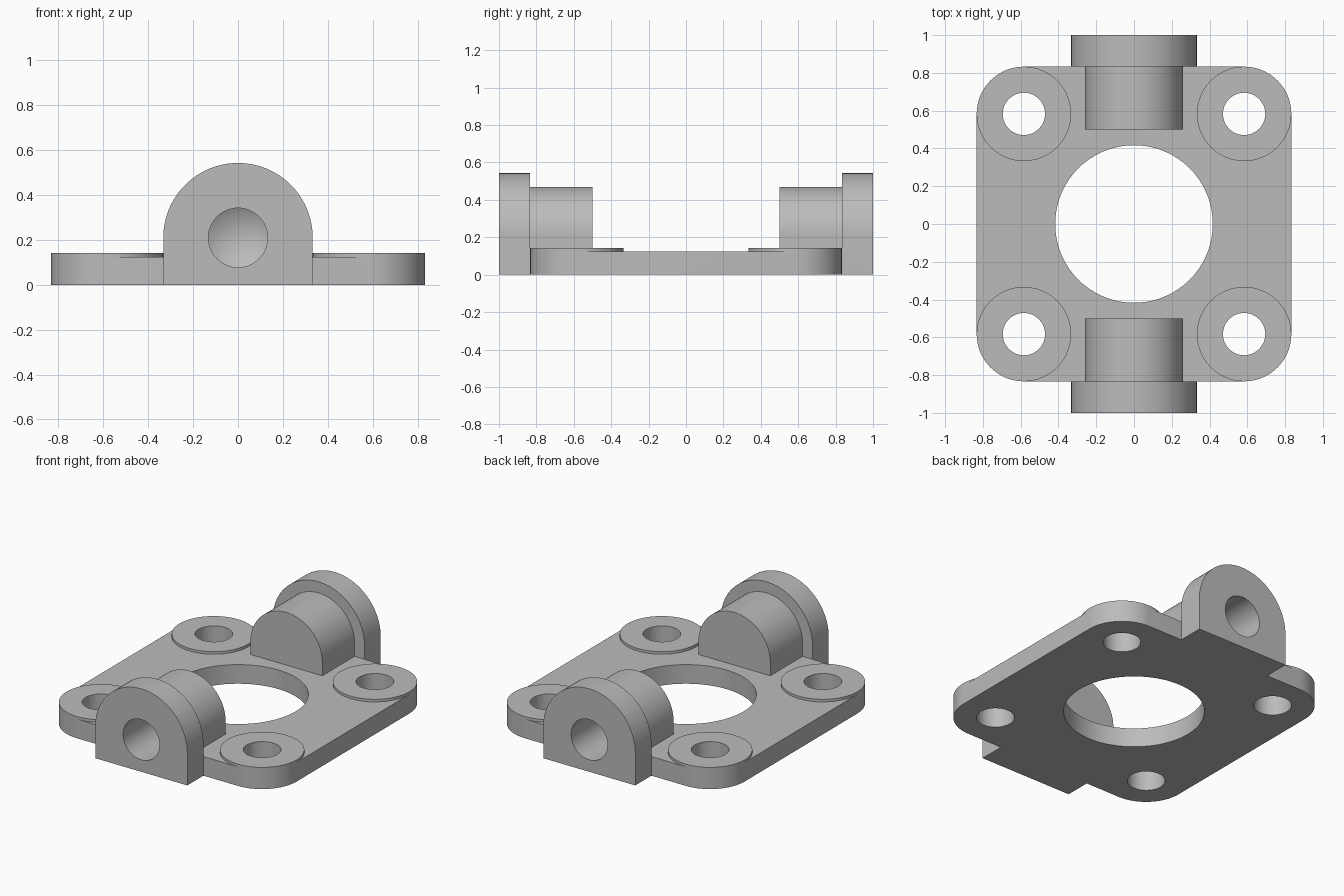
import bpy, bmesh, math
from mathutils import Matrix, Vector

if "Cube" in bpy.data.objects:
    bpy.data.objects.remove(bpy.data.objects["Cube"])

metal = bpy.data.materials.new("grey metal")
metal.diffuse_color = (0.5, 0.5, 0.5, 1)
metal.use_nodes = True
metal.node_tree.nodes["Principled BSDF"].inputs["Base Color"].default_value = metal.diffuse_color

HALF, CORNER, THICK = 0.833, 0.25, 0.125
BOLT = HALF - CORNER
BORE_Z = 0.21


def arc(cx, cy, r, start, end, n):
    """Points along an arc, angles in degrees."""
    return [(cx + r * math.cos(math.radians(start + (end - start) * i / n)),
             cy + r * math.sin(math.radians(start + (end - start) * i / n)))
            for i in range(n + 1)]


def prism(name, points, low, high, matrix=Matrix()):
    """Closed solid made by extruding a profile from low to high along its normal."""
    bm = bmesh.new()
    face = bm.faces.new([bm.verts.new((x, y, low)) for x, y in points])
    top = bmesh.ops.extrude_face_region(bm, geom=[face])
    moved = [v for v in top["geom"] if isinstance(v, bmesh.types.BMVert)]
    bmesh.ops.translate(bm, verts=moved, vec=(0, 0, high - low))
    return finish(name, bm, matrix)


def finish(name, bm, matrix):
    bmesh.ops.transform(bm, matrix=matrix, verts=bm.verts)
    bmesh.ops.recalc_face_normals(bm, faces=bm.faces)
    mesh = bpy.data.meshes.new(name)
    bm.to_mesh(mesh)
    bm.free()
    obj = bpy.data.objects.new(name, mesh)
    bpy.context.collection.objects.link(obj)
    mesh.materials.append(metal)
    return obj


def combine(target, tool, operation):
    """Apply a boolean and discard the tool."""
    mod = target.modifiers.new(operation.lower(), "BOOLEAN")
    mod.operation, mod.solver, mod.object = operation, "EXACT", tool
    bpy.context.view_layer.objects.active = target
    bpy.ops.object.modifier_apply(modifier=mod.name)
    bpy.data.objects.remove(tool)


# Rounded square base plate
outline = []
for k, (sx, sy) in enumerate([(1, 1), (-1, 1), (-1, -1), (1, -1)]):
    outline += arc(sx * BOLT, sy * BOLT, CORNER, 90 * k, 90 * k + 90, 16)
bracket = prism("flange_bracket", outline, 0, THICK)

# Raised round pads on the corners
for sx in (-1, 1):
    for sy in (-1, 1):
        pad = prism("corner_pad", arc(sx * BOLT, sy * BOLT, CORNER, 0, 360, 64)[:-1], THICK, 0.142)
        combine(bracket, pad, "UNION")

# Arched lugs at front and back: wide outer step and narrower inner step
for turn in (0, math.pi):
    # profile x,y becomes x,z; extrusion runs outward along -y
    stand = Matrix.Rotation(turn, 4, "Z") @ Matrix.Rotation(math.pi / 2, 4, "X")
    for name, r, foot, low, high in (("lug_outer", 0.333, 0, HALF, 1.0),
                                     ("lug_inner", 0.26, 0.05, 0.5, 0.9)):
        profile = [(-r, foot), (r, foot)] + arc(0, BORE_Z, r, 0, 180, 48)
        combine(bracket, prism(name, profile, low, high, stand), "UNION")

# Central opening and four bolt holes
holes = [(0, 0, 0.417, 96)] + [(sx * BOLT, sy * BOLT, 0.112, 48) for sx in (-1, 1) for sy in (-1, 1)]
for x, y, r, n in holes:
    combine(bracket, prism("hole_cutter", arc(x, y, r, 0, 360, n)[:-1], -0.2, 0.4), "DIFFERENCE")

# Blind drilled bores with conical ends in both lugs
for turn in (0, math.pi):
    bm = bmesh.new()
    mouth, shoulder = ([bm.verts.new((x, y, d)) for x, y in arc(0, BORE_Z, 0.132, 0, 360, 48)[:-1]]
                       for d in (1.1, 0.67))
    tip = bm.verts.new((0, BORE_Z, 0.593))
    bm.faces.new(mouth)
    for i in range(48):
        j = (i + 1) % 48
        bm.faces.new((mouth[i], mouth[j], shoulder[j], shoulder[i]))
        bm.faces.new((shoulder[i], shoulder[j], tip))
    stand = Matrix.Rotation(turn, 4, "Z") @ Matrix.Rotation(math.pi / 2, 4, "X")
    combine(bracket, finish("bore_cutter", bm, stand), "DIFFERENCE")

# Smooth curved walls, crisp edges
bpy.ops.object.select_all(action="DESELECT")
bracket.select_set(True)
bpy.context.view_layer.objects.active = bracket
bpy.ops.object.shade_smooth_by_angle(angle=math.radians(25))
